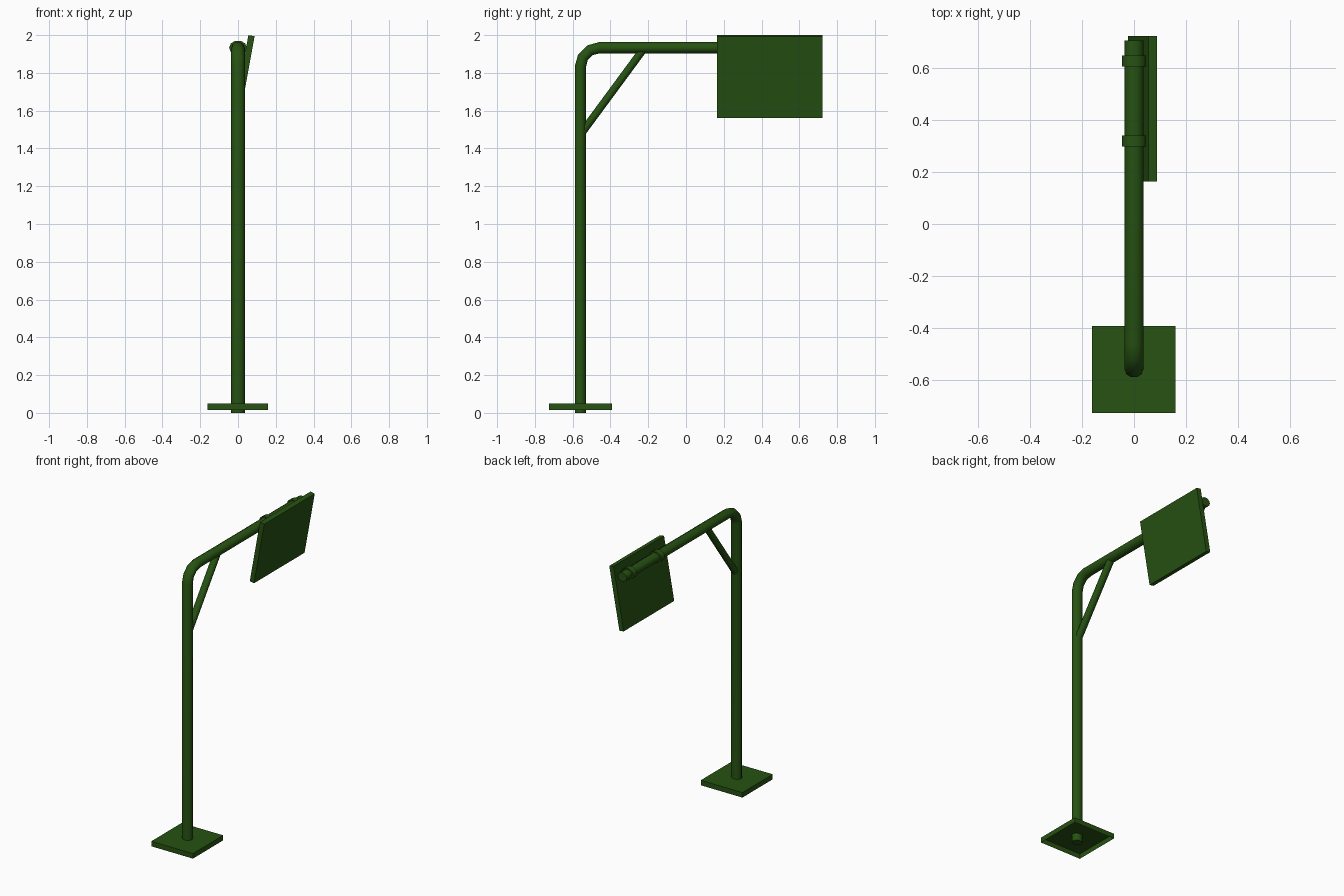
import bpy, bmesh, math
from mathutils import Vector, Matrix

if "Cube" in bpy.data.objects:
    bpy.data.objects.remove(bpy.data.objects["Cube"])

green = bpy.data.materials.new("green_paint")
green.diffuse_color = (0.02, 0.085, 0.006, 1)
green.use_nodes = True
green.node_tree.nodes["Principled BSDF"].inputs["Base Color"].default_value = green.diffuse_color
SIDES = 10


def finish(name, bm, smooth=False):
    bmesh.ops.recalc_face_normals(bm, faces=bm.faces)
    me = bpy.data.meshes.new(name)
    bm.to_mesh(me)
    bm.free()
    ob = bpy.data.objects.new(name, me)
    bpy.context.collection.objects.link(ob)
    me.materials.append(green)
    if smooth:
        bpy.ops.object.select_all(action='DESELECT')
        ob.select_set(True)
        bpy.context.view_layer.objects.active = ob
        bpy.ops.object.shade_smooth_by_angle(angle=math.radians(45))
    return ob


def tube(name, path, rx, rn):
    """Sweep a slightly oval section along a (y, z) path."""
    bm = bmesh.new()
    pts = [Vector(p) for p in path]
    rings = []
    for i, p in enumerate(pts):
        a = (p - pts[i - 1]).normalized() if i else None
        b = (pts[i + 1] - p).normalized() if i < len(pts) - 1 else None
        t = ((a or b) + (b or a)).normalized()
        n = Vector((-t.y, t.x))
        ring = []
        for k in range(SIDES):
            w = 2 * math.pi * k / SIDES
            q = p + n * rn * math.sin(w)
            ring.append(bm.verts.new((rx * math.cos(w), q.x, q.y)))
        rings.append(ring)
    for r, s in zip(rings, rings[1:]):
        for k in range(SIDES):
            j = (k + 1) % SIDES
            bm.faces.new((r[k], r[j], s[j], s[k]))
    bm.faces.new(rings[0])
    bm.faces.new(rings[-1])
    return finish(name, bm, True)


def box(name, size, loc, tilt=0, open_bottom=False):
    bm = bmesh.new()
    bmesh.ops.create_cube(bm, size=1)
    if open_bottom:
        low = [f for f in bm.faces if f.normal.z < -0.5]
        bmesh.ops.delete(bm, geom=low, context='FACES_ONLY')
    m = Matrix.Translation(loc) @ Matrix.Rotation(tilt, 4, 'Y') @ Matrix.Diagonal((*size, 1))
    bmesh.ops.transform(bm, matrix=m, verts=bm.verts)
    return finish(name, bm)


# Bent pole: upright, three-segment elbow, horizontal arm
PY, AZ, R = -0.559, 1.933, 0.1
elbow = [(PY + R - R * math.cos(a), AZ - R + R * math.sin(a))
         for a in (math.radians(30 * i) for i in range(4))]
tube("bent_pole", [(PY, 0)] + elbow + [(0.705, AZ)], 0.036, 0.031)

# Diagonal brace under the arm
tube("diagonal_brace", [(-0.547, 1.489), (-0.227, 1.923)], 0.025, 0.0215)

# Clamps holding the sign
for i, y in enumerate((0.319, 0.626)):
    tube(f"clamp_{i + 1}", [(y - 0.021, AZ), (y + 0.021, AZ)], 0.047, 0.039)

# Tilted sign panel
box("sign_panel", (0.0335, 0.558, 0.441), (0.032, 0.443, 1.78), math.radians(10.3))

# Base plate, hollow underneath
box("base_plate", (0.322, 0.335, 0.035), (-0.001, PY, 0.0335), open_bottom=True)
